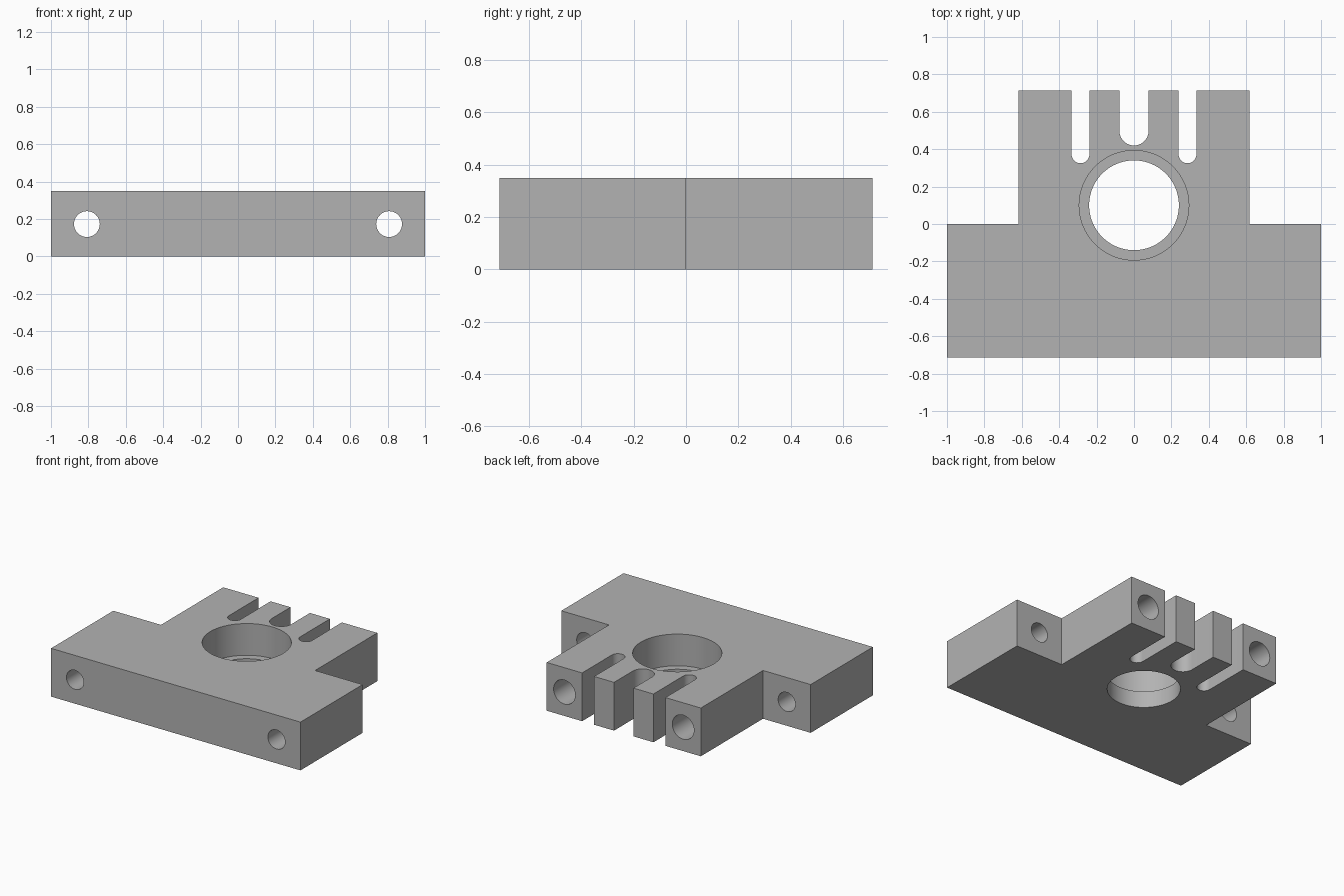
import bpy
import bmesh
from math import cos, sin, pi, radians
from mathutils import Matrix, Vector

cube = bpy.data.objects.get("Cube")
if cube:
    bpy.data.objects.remove(cube, do_unlink=True)

HEIGHT, BACK = 0.35, 0.713

# Plain grey material
grey = bpy.data.materials.new("machined grey")
grey.use_nodes = True
colour = (0.45, 0.45, 0.45, 1)
grey.diffuse_color = colour
bsdf = next(n for n in grey.node_tree.nodes if n.type == 'BSDF_PRINCIPLED')
bsdf.inputs["Base Color"].default_value = colour


def finish(bm, name):
    mesh = bpy.data.meshes.new(name)
    bm.to_mesh(mesh)
    bm.free()
    mesh.materials.append(grey)
    obj = bpy.data.objects.new(name, mesh)
    bpy.context.collection.objects.link(obj)
    return obj


def slot(x, radius, bottom, steps=20):
    """Round-ended slot outline, open at the back, from +x side to -x side."""
    cy = bottom + radius
    arc = [(x + radius * cos(pi * i / steps), cy - radius * sin(pi * i / steps))
           for i in range(steps + 1)]
    return [(x + radius, BACK)] + arc + [(x - radius, BACK)]


# T-shaped block with three slots in its back edge
outline = [(-1, -BACK), (1, -BACK), (1, 0), (0.618, 0), (0.618, BACK)]
outline += slot(0.286, 0.048, 0.325)
outline += slot(0, 0.078, 0.42)
outline += slot(-0.286, 0.048, 0.325)
outline += [(-0.618, BACK), (-0.618, 0), (-1, 0)]
bm = bmesh.new()
base = bm.faces.new([bm.verts.new((x, y, 0)) for x, y in outline])
top = bmesh.ops.extrude_face_region(bm, geom=[base])["geom"]
bmesh.ops.translate(bm, vec=(0, 0, HEIGHT),
                    verts=[v for v in top if isinstance(v, bmesh.types.BMVert)])
bmesh.ops.recalc_face_normals(bm, faces=bm.faces)
block = finish(bm, "mounting_block")


def drill(name, start, end, radius, sides=48):
    """Cut a round hole between two points."""
    a, b = Vector(start), Vector(end)
    axis = b - a
    turn = axis.to_track_quat('Z', 'Y').to_matrix().to_4x4()
    bm = bmesh.new()
    bmesh.ops.create_cone(bm, cap_ends=True, segments=sides, radius1=radius,
                          radius2=radius, depth=axis.length,
                          matrix=Matrix.Translation((a + b) / 2) @ turn)
    cutter = finish(bm, name)
    cutter.hide_render = True
    mod = block.modifiers.new(name, 'BOOLEAN')
    mod.operation = 'DIFFERENCE'
    mod.solver = 'EXACT'
    mod.object = cutter
    bpy.ops.object.modifier_apply(modifier=name)
    bpy.data.objects.remove(cutter, do_unlink=True)


bpy.context.view_layer.objects.active = block
block.select_set(True)

# Stepped central bore
drill("bore_cutter", (0, 0.1, -0.1), (0, 0.1, 0.5), 0.24, 96)
drill("counterbore_cutter", (0, 0.1, 0.12), (0, 0.1, 0.5), 0.293, 96)

# Through holes in the wings and blind holes in the outer prongs
for side in (-1, 1):
    drill("wing_hole_cutter", (side * 0.808, -0.9, 0.173), (side * 0.808, 0.2, 0.173), 0.069)
    drill("prong_hole_cutter", (side * 0.476, 0.2, 0.173), (side * 0.476, 0.9, 0.173), 0.087)

bpy.ops.object.shade_smooth_by_angle(angle=radians(30))
